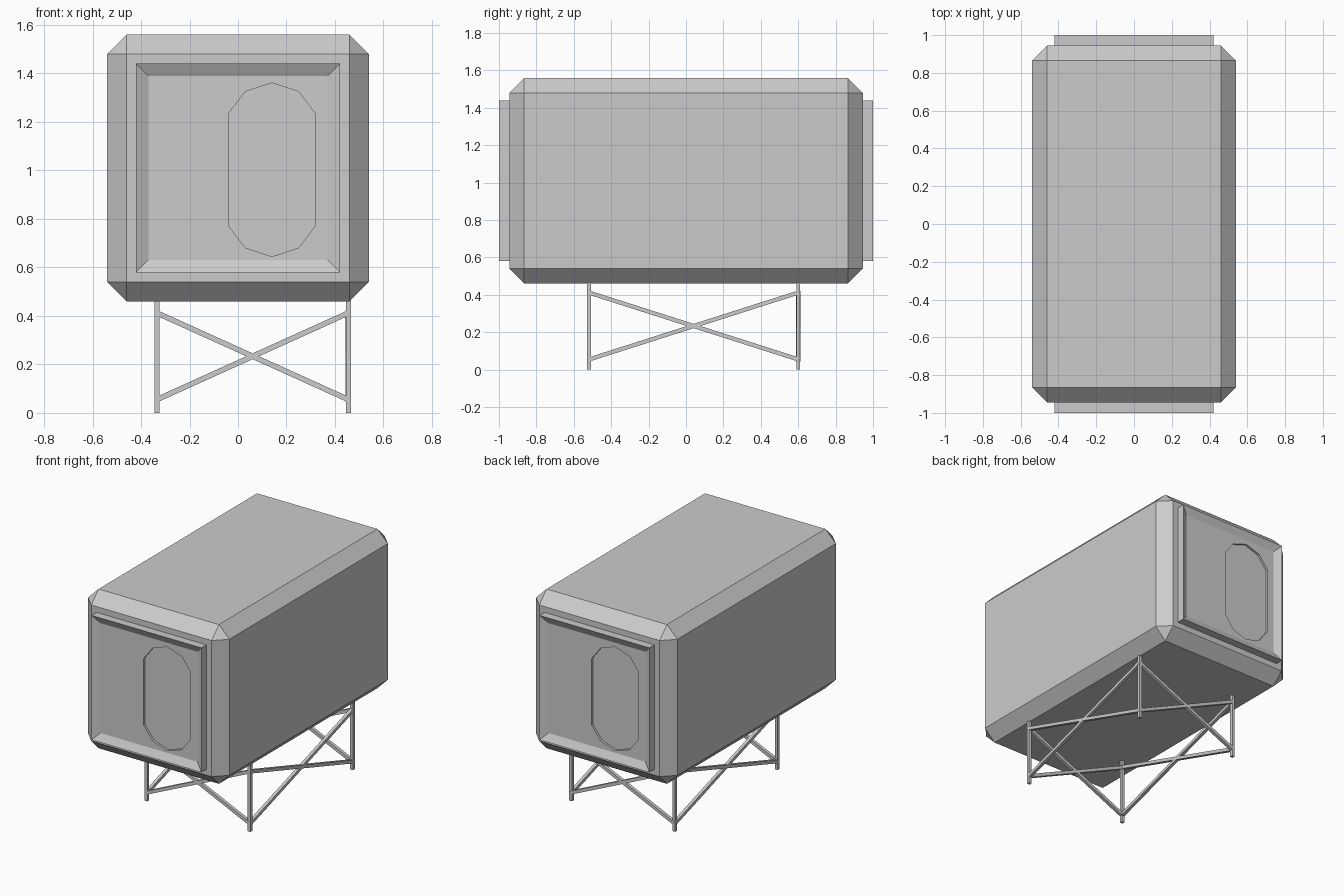
import bpy, bmesh, math
from mathutils import Vector, Matrix

if "Cube" in bpy.data.objects:
    bpy.data.objects.remove(bpy.data.objects["Cube"])


def make_object(name, bm):
    bmesh.ops.recalc_face_normals(bm, faces=bm.faces[:])
    mesh = bpy.data.meshes.new(name)
    bm.to_mesh(mesh)
    bm.free()
    ob = bpy.data.objects.new(name, mesh)
    bpy.context.collection.objects.link(ob)
    return ob


def box(size, centre):
    bm = bmesh.new()
    bmesh.ops.create_cube(bm, size=1)
    bmesh.ops.scale(bm, vec=size, verts=bm.verts[:])
    bmesh.ops.translate(bm, vec=centre, verts=bm.verts[:])
    return bm


def bar(name, a, b, width):
    """Square bar between two points."""
    a, b = Vector(a), Vector(b)
    bm = box((width, width, (b - a).length), (0, 0, 0))
    rot = (b - a).to_track_quat('Z', 'Y').to_matrix().to_4x4()
    bm.transform(Matrix.Translation((a + b) / 2) @ rot)
    return make_object(name, bm)


# Chamfered main body
bm = box((1.08, 1.89, 1.10), (0, 0, 1.01))
bmesh.ops.bevel(bm, geom=bm.edges[:], offset=0.08, segments=1,
                affect='EDGES', profile=0.5)
make_object("body", bm)

# Front panel: raised frame with a sunken field
bm = box((0.84, 0.08, 0.86), (0, -0.96, 1.01))
bm.normal_update()
face = min(bm.faces, key=lambda f: f.calc_center_median().y)
bmesh.ops.inset_region(bm, faces=[face], thickness=0.05, use_even_offset=True)
bmesh.ops.translate(bm, vec=(0, 0.027, 0), verts=face.verts[:])
front = make_object("front_panel", bm)

# Ten-sided elongated cutter for the shallow pocket
half = [(0, 0.358), (0.11, 0.322), (0.18, 0.23)]
right = half + [(x, -z) for x, z in reversed(half)]
outline = right + [(-x, z) for x, z in reversed(right[1:-1])]
bm = bmesh.new()
pocket = bm.faces.new([bm.verts.new((0.14 + x, -1.1, 1.003 + z)) for x, z in outline])
ext = bmesh.ops.extrude_face_region(bm, geom=[pocket])
bmesh.ops.translate(bm, vec=(0, 0.142, 0),
                    verts=[v for v in ext["geom"] if isinstance(v, bmesh.types.BMVert)])
cutter = make_object("pocket_cutter", bm)
cutter.hide_render = True

mod = front.modifiers.new("pocket", 'BOOLEAN')
mod.operation = 'DIFFERENCE'
mod.solver = 'EXACT'
mod.object = cutter
bpy.context.view_layer.objects.active = front
bpy.ops.object.modifier_apply(modifier=mod.name)
bpy.data.objects.remove(cutter)

# Back panel is the front one turned half round
back = bpy.data.objects.new("back_panel", front.data.copy())
back.data.transform(Matrix.Rotation(math.pi, 4, 'Z'))
bpy.context.collection.objects.link(back)

# Stand: four posts with crossed braces on every side
x0, x1, y0, y1 = -0.334, 0.455, -0.518, 0.60
corners = [(x0, y0), (x1, y0), (x1, y1), (x0, y1)]
low, high = 0.055, 0.412
for i, p in enumerate(corners):
    q = corners[(i + 1) % 4]
    bar(f"leg_{i + 1}", (*p, 0), (*p, 0.48), 0.021)
    bar(f"brace_{i + 1}_up", (*p, low), (*q, high), 0.022)
    bar(f"brace_{i + 1}_down", (*p, high), (*q, low), 0.022)
